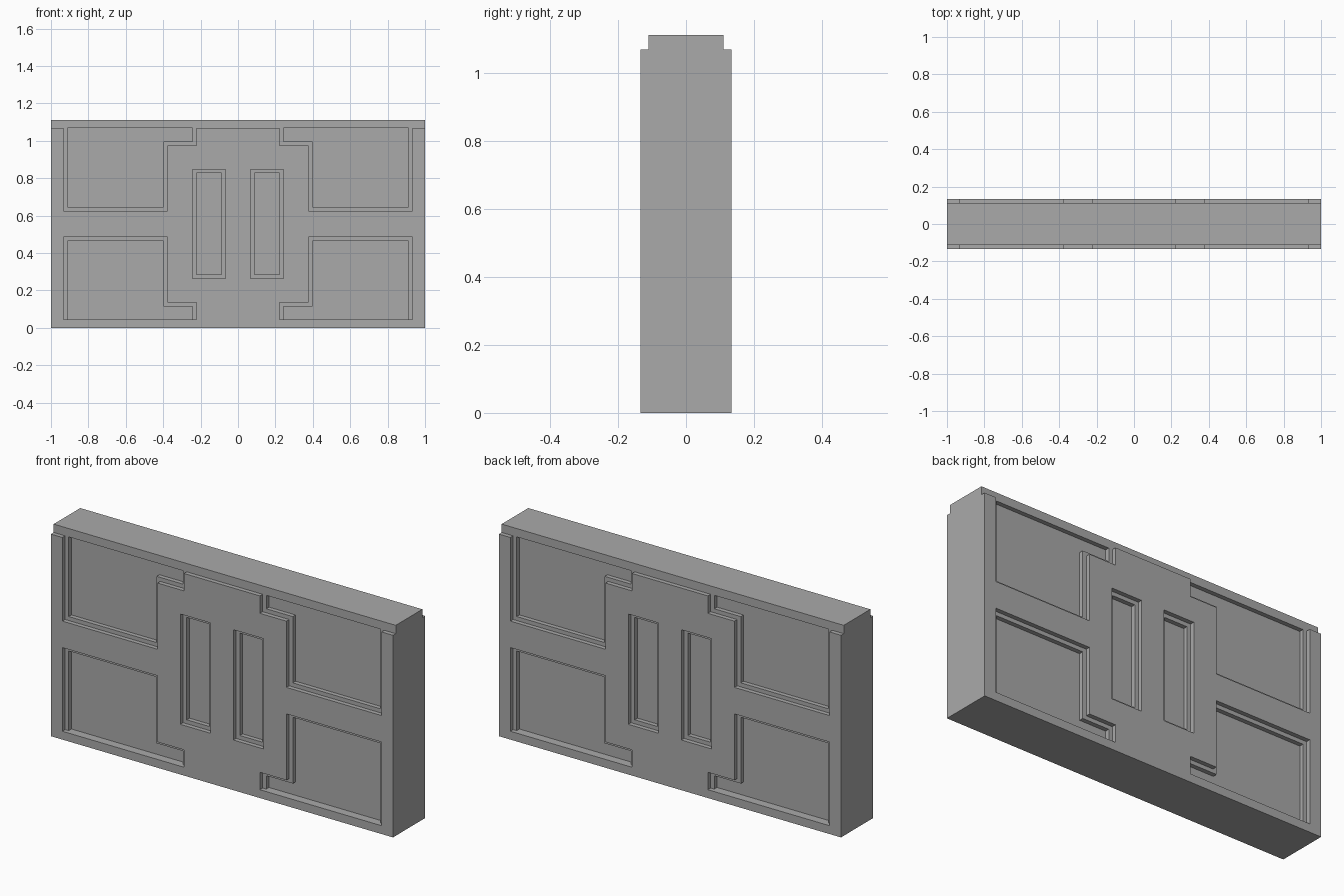
import bpy
import bmesh

cube = bpy.data.objects.get("Cube")
if cube:
    bpy.data.objects.remove(cube, do_unlink=True)

HEIGHT, SHOULDER = 1.112, 1.068
FACE, LEDGE, FLOOR = 0.134, 0.111, 0.088   # half depths of the relief levels
STEP = 0.021                               # width of each recess ledge

stone = bpy.data.materials.new("grey stone")
stone.use_nodes = True
colour = (0.40, 0.40, 0.40, 1)
stone.diffuse_color = colour
stone.node_tree.nodes["Principled BSDF"].inputs["Base Color"].default_value = colour


def prism(name, outline, y0, y1):
    """Extrude an (x, z) outline from y0 to y1."""
    bm = bmesh.new()
    face = bm.faces.new([bm.verts.new((x, y0, z)) for x, z in outline])
    extruded = bmesh.ops.extrude_face_region(bm, geom=[face])["geom"]
    moved = [v for v in extruded if isinstance(v, bmesh.types.BMVert)]
    bmesh.ops.translate(bm, verts=moved, vec=(0, y1 - y0, 0))
    bmesh.ops.recalc_face_normals(bm, faces=bm.faces)
    mesh = bpy.data.meshes.new(name)
    bm.to_mesh(mesh)
    bm.free()
    mesh.materials.append(stone)
    obj = bpy.data.objects.new(name, mesh)
    bpy.context.collection.objects.link(obj)
    return obj


def rectangle(x0, x1, z0, z1):
    return [(x0, z0), (x1, z0), (x1, z1), (x0, z1)]


def corner_panel(inset, end):
    """Upper corner recess with a notch reaching toward the centre."""
    i = inset
    return [(0.933 - i, 0.626 + i), (0.933 - i, end), (0.222 + i, end),
            (0.222 + i, 0.976 + i), (0.377 + i, 0.976 + i), (0.377 + i, 0.626 + i)]


def window(inset):
    i = inset
    return rectangle(0.067 + i, 0.243 - i, 0.265 + i, 0.848 - i)


# Wall slab and the narrower cap on top
wall = prism("wall_slab", rectangle(-1, 1, 0, SHOULDER), -FACE, FACE)
prism("top_cap", rectangle(-1, 1, SHOULDER, HEIGHT), -LEDGE, LEDGE)

# Stepped recesses on both faces, mirrored left to right and top to bottom
cutters = bpy.data.collections.new("recess_cutters")
bpy.context.scene.collection.children.link(cutters)
for inset, depth in ((0, LEDGE), (STEP, FLOOR)):
    upper = corner_panel(inset, HEIGHT + 0.1)
    lower = [(x, HEIGHT - z) for x, z in corner_panel(inset, SHOULDER)]
    for outline in (upper, lower, window(inset)):
        for side in (-1, 1):
            for front in (-1, 1):
                cutter = prism("recess_cutter", [(side * x, z) for x, z in outline],
                               front * depth, front * (FACE + 0.1))
                cutter.hide_render = True
                cut = wall.modifiers.new("recess", "BOOLEAN")
                cut.operation = "DIFFERENCE"
                cut.solver = "EXACT"
                cut.object = cutter

# Apply the cuts and remove the cutters
bpy.context.view_layer.update()
graph = bpy.context.evaluated_depsgraph_get()
carved = bpy.data.meshes.new_from_object(wall.evaluated_get(graph))
tools = [m.object for m in wall.modifiers]
wall.modifiers.clear()
wall.data = carved
for tool in tools:
    bpy.data.objects.remove(tool, do_unlink=True)
bpy.data.collections.remove(cutters)
